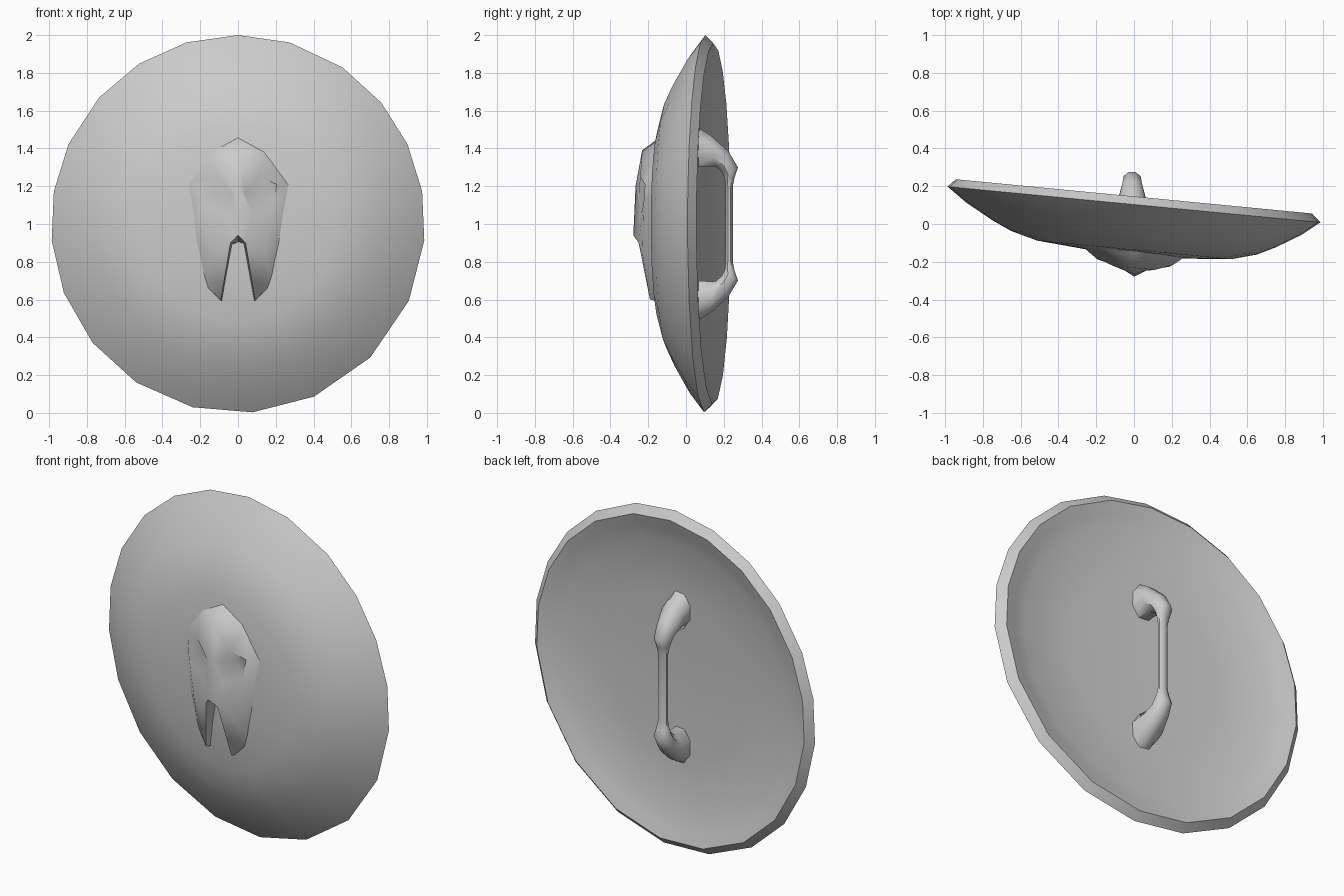
import bpy, bmesh, math

if "Cube" in bpy.data.objects:
    bpy.data.objects.remove(bpy.data.objects["Cube"])

TILT, OFFSET = -0.096, 0.103      # the shield leans slightly about the vertical axis


def finish(name, bm, angle=60):
    bmesh.ops.recalc_face_normals(bm, faces=bm.faces)
    me = bpy.data.meshes.new(name)
    bm.to_mesh(me)
    bm.free()
    ob = bpy.data.objects.new(name, me)
    bpy.context.collection.objects.link(ob)
    bpy.ops.object.select_all(action='DESELECT')
    bpy.context.view_layer.objects.active = ob
    ob.select_set(True)
    bpy.ops.object.shade_smooth_by_angle(angle=math.radians(angle))
    return ob


def bridge(bm, a, b):
    n = len(a)
    for i in range(n):
        bm.faces.new((a[i], a[(i + 1) % n], b[(i + 1) % n], b[i]))


def fan(bm, ring, tip):
    for i in range(len(ring)):
        bm.faces.new((ring[i], ring[(i + 1) % len(ring)], tip))


# Shield body: domed front, raised rim lip and shallow dished back
angles = [0, 16, 34, 50, 65, 80, 95, 114, 135, 156, 175.5,
          194, 213, 231, 248.6, 265, 280, 295, 312, 328, 344]
profile = [(0.25, -0.262), (0.52, -0.24), (0.66, -0.202), (0.76, -0.155),
           (0.9, -0.075), (1.0, 0.0), (0.955, 0.043), (0.89, 0.022),
           (0.8, -0.008), (0.5, -0.03)]
bm = bmesh.new()


def body_point(x, d, z):
    return bm.verts.new((x, d + OFFSET + TILT * x, z))


rings = [[body_point(0.99 * r * math.sin(math.radians(a)), d,
                     1.0 + r * math.cos(math.radians(a))) for a in angles]
         for r, d in profile]
for a, b in zip(rings, rings[1:]):
    bridge(bm, a, b)
fan(bm, rings[0], body_point(0, -0.268, 1))
fan(bm, rings[-1], body_point(0, -0.04, 1))
finish("shield_body", bm)

# Helmet relief: one half described by key points (x, depth, z), then mirrored
pts = {
    'A': (0, -0.24, 1.46), 'B': (0, -0.335, 1.39), 'C': (0, -0.37, 1.2),
    'N': (0, -0.382, 0.94), 'M': (0, -0.24, 0.90),
    'D': (0.16, -0.235, 1.38), 'E': (0.29, -0.235, 1.21),
    'F': (0.25, -0.235, 0.92), 'G': (0.19, -0.235, 0.69),
    'H': (0.09, -0.285, 0.60), 'h': (0.085, -0.225, 0.585),
    'P': (0.035, -0.35, 1.16), 'Q': (0.11, -0.335, 1.25),
    'R': (0.205, -0.30, 1.21), 'S': (0.19, -0.31, 1.10),
    'T': (0.08, -0.335, 1.05), 'K': (0.12, -0.275, 1.17),
    'U': (0.04, -0.35, 0.90), 'u': (0.03, -0.24, 0.89),
    'W': (0.14, -0.32, 0.84),
}
faces = ("ABD BCPQ BQD DQRE ERSF QPK QKR RKS SKT TKP CNTP NUT "
         "STUW SWF FWG UHW WHG NMuU UuhH HhG").split()
bm = bmesh.new()
for side in (1, -1):
    vs = {k: bm.verts.new((side * x, d + OFFSET + TILT * side * x, z))
          for k, (x, d, z) in pts.items()}
    for f in faces:
        loop = [vs[k] for k in f]
        bm.faces.new(loop if side == 1 else loop[::-1])
bmesh.ops.remove_doubles(bm, verts=bm.verts, dist=0.0005)
finish("helmet_relief", bm)

# Grip: loft of outer (y, z), inner (y, z), half width; lower half repeats upper
half = [(0.03, 1.53, 0.03, 1.30, 0.075), (0.13, 1.47, 0.155, 1.305, 0.07),
        (0.225, 1.385, 0.19, 1.275, 0.052), (0.275, 1.30, 0.20, 1.25, 0.045),
        (0.257, 1.245, 0.205, 1.24, 0.036), (0.248, 1.2, 0.21, 1.2, 0.028)]
path = half + [(a, 2.0 - b, c, 2.0 - d, w) for a, b, c, d, w in reversed(half)]
bm = bmesh.new()
rings = []
for oy, oz, iy, iz, w in path:
    ring = []
    for k in range(8):
        t = math.radians(22.5 + 45 * k)
        u, v = math.cos(t) / 0.924, math.sin(t) / 0.924
        ring.append(bm.verts.new((-0.01 + w * u,
                                  (oy + iy) / 2 + v * (oy - iy) / 2,
                                  (oz + iz) / 2 + v * (oz - iz) / 2)))
    rings.append(ring)
for a, b in zip(rings, rings[1:]):
    bridge(bm, a, b)
bm.faces.new(rings[0])
bm.faces.new(rings[-1])
finish("back_grip", bm, 50)
